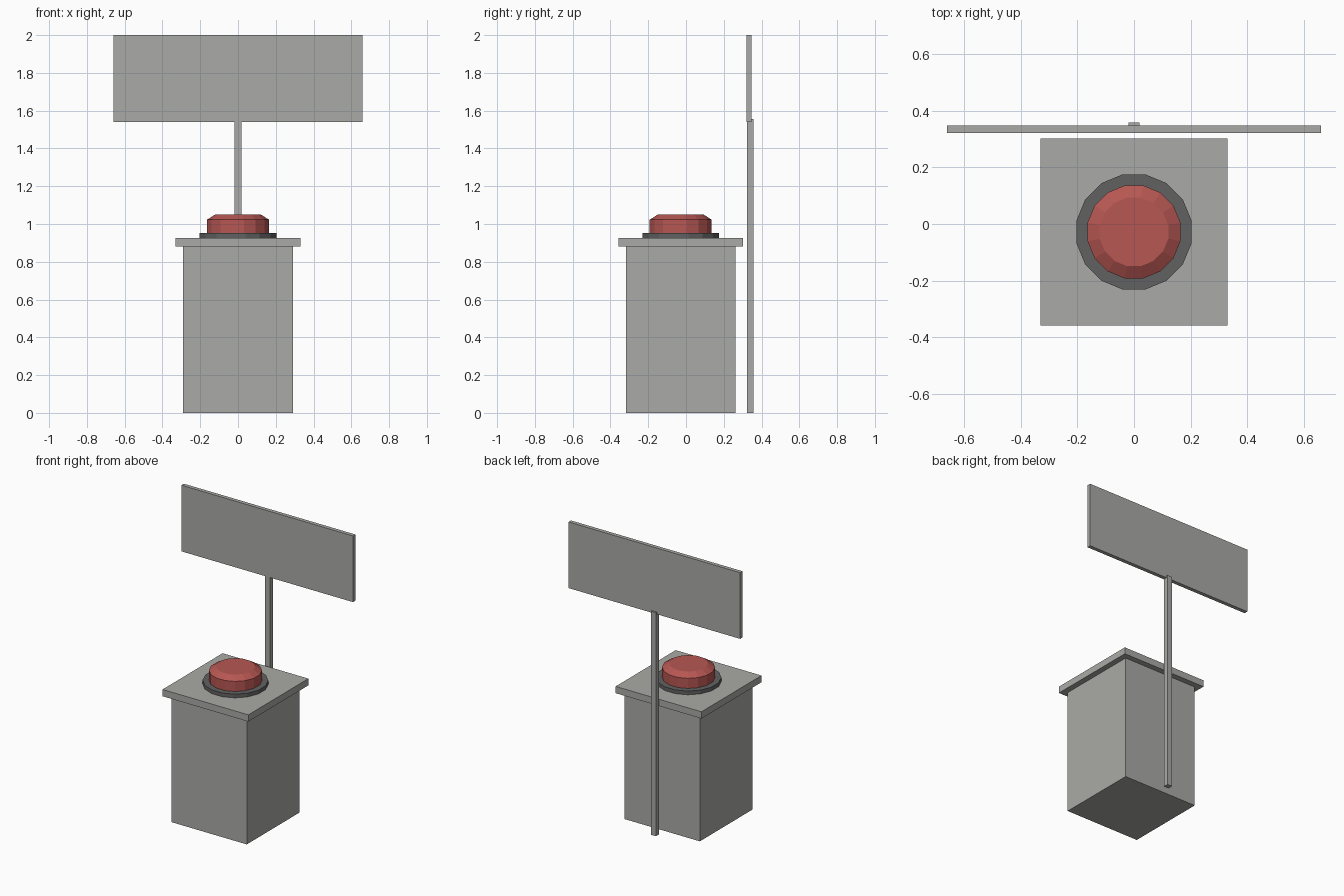
import bpy
import bmesh
import math

cube = bpy.data.objects.get("Cube")
if cube:
    bpy.data.objects.remove(cube, do_unlink=True)


def make_material(name, colour):
    mat = bpy.data.materials.new(name)
    mat.use_nodes = True
    mat.diffuse_color = colour
    mat.node_tree.nodes["Principled BSDF"].inputs["Base Color"].default_value = colour
    return mat


grey = make_material("light grey", (0.40, 0.40, 0.385, 1))
dark = make_material("dark grey", (0.12, 0.12, 0.12, 1))
red = make_material("red", (0.47, 0.095, 0.085, 1))


def add_object(name, bm, mat):
    bmesh.ops.recalc_face_normals(bm, faces=bm.faces)
    mesh = bpy.data.meshes.new(name)
    bm.to_mesh(mesh)
    bm.free()
    mesh.materials.append(mat)
    obj = bpy.data.objects.new(name, mesh)
    bpy.context.collection.objects.link(obj)
    return obj


def box(name, half_x, y0, y1, z0, z1, mat):
    bm = bmesh.new()
    bmesh.ops.create_cube(bm, size=1)
    for v in bm.verts:
        v.co.x *= 2 * half_x
        v.co.y = y1 if v.co.y > 0 else y0
        v.co.z = z1 if v.co.z > 0 else z0
    return add_object(name, bm, mat)


def stacked_disc(name, profile, y, mat, sides=16):
    """Faceted disc from (flat-to-centre radius, height) pairs, flats facing the axes."""
    bm = bmesh.new()
    rings = []
    for radius, z in profile:
        r = radius / math.cos(math.pi / sides)
        angles = [2 * math.pi * (i + 0.5) / sides for i in range(sides)]
        rings.append([bm.verts.new((r * math.cos(a), y + r * math.sin(a), z)) for a in angles])
    for low, high in zip(rings, rings[1:]):
        for i in range(sides):
            j = (i + 1) % sides
            bm.faces.new((low[i], low[j], high[j], high[i]))
    bm.faces.new(rings[0][::-1])
    bm.faces.new(rings[-1])
    return add_object(name, bm, mat)


centre_y = -0.028

# Pedestal and its overhanging top
box("pedestal", 0.29, centre_y - 0.29, centre_y + 0.29, 0, 0.88, grey)
box("pedestal_top", 0.33, centre_y - 0.33, centre_y + 0.33, 0.88, 0.927, grey)

# Push button on its collar
stacked_disc("button_collar", [(0.203, 0.927), (0.203, 0.953)], centre_y, dark)
stacked_disc("button", [(0.164, 0.953), (0.164, 1.023), (0.121, 1.05)], centre_y, red)

# Sign board on a post behind the pedestal
box("sign_post", 0.019, 0.322, 0.358, 0, 1.555, grey)
box("sign_board", 0.66, 0.321, 0.348, 1.54, 2.0, grey)
